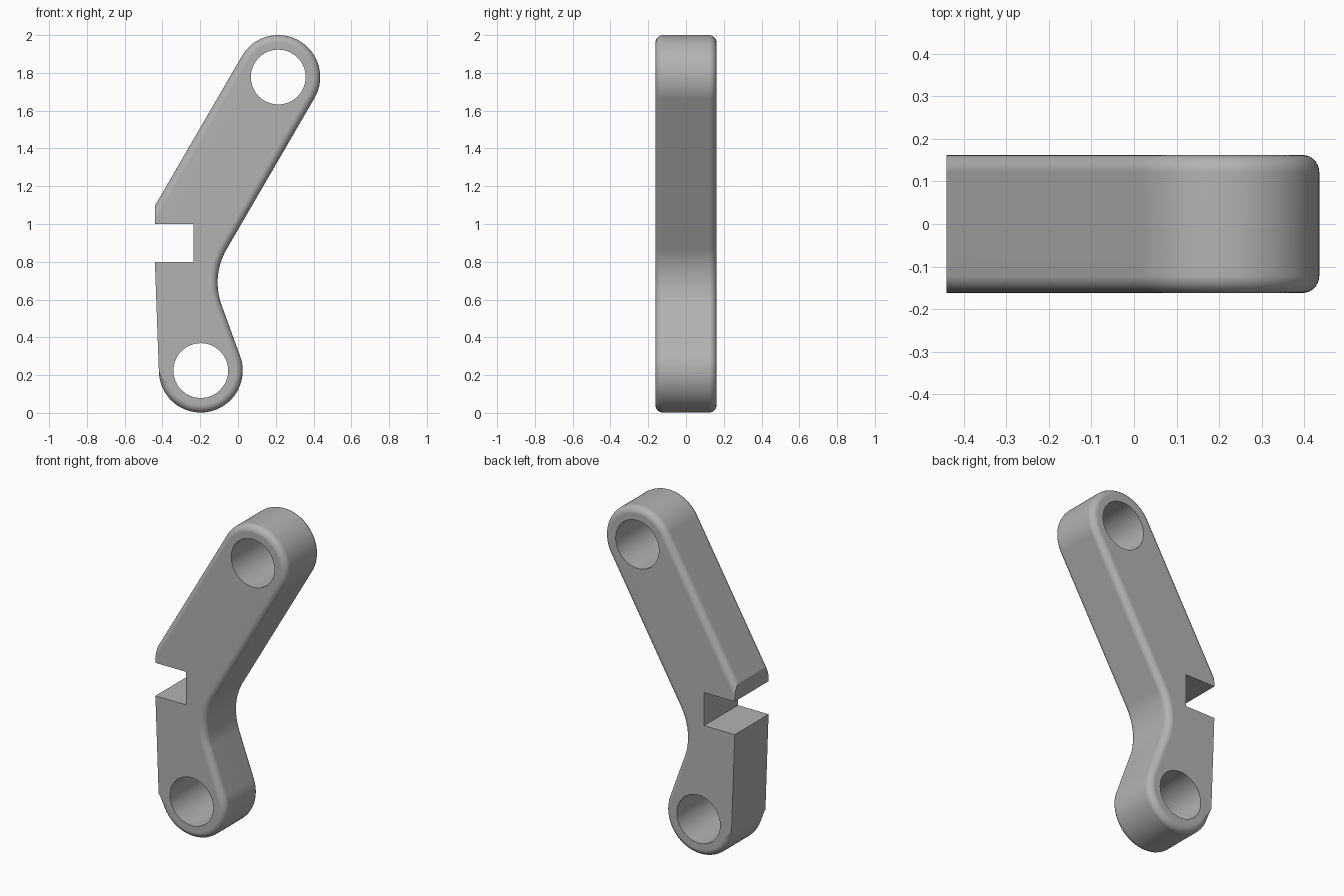
import bpy, bmesh, math
from mathutils import Vector

if "Cube" in bpy.data.objects:
    bpy.data.objects.remove(bpy.data.objects["Cube"])

HALF, FILLET, STEPS = 0.162, 0.04, 7
EYE_R, HOLE_R, BEND_R = 0.222, 0.145, 0.35
TOP = Vector((0.213, 1.778))
LOW = Vector((-0.197, 0.224))
BEND = Vector((0.242, 0.69))

grey = bpy.data.materials.new("grey metal")
grey.use_nodes = True
grey.diffuse_color = (0.45, 0.45, 0.45, 1)
grey.node_tree.nodes["Principled BSDF"].inputs["Base Color"].default_value = grey.diffuse_color


def arc(centre, radius, start, end, count, side):
    """Points along an arc, each with the direction in which its fillet moves."""
    result = []
    for i in range(count + 1):
        a = math.radians(start + (end - start) * i / count)
        d = Vector((math.cos(a), math.sin(a)))
        result.append((centre + radius * d, side * d))
    return result


# Outline: upper eye, inner bend, lower eye, then the sharp left flank
upper_eye = arc(TOP, EYE_R, 150, -30, 40, -1)
bend = arc(BEND, BEND_R, 150, 200, 16, 1)
lower_eye = arc(LOW, EYE_R, 20, -178, 44, -1)
last = len(lower_eye) - 1
lower_eye = [(p, d * min(1, (last - i) / 4)) for i, (p, d) in enumerate(lower_eye)]
flank = [(Vector((-0.44, 0.8)), Vector((0, 0))), (Vector((-0.44, 1.096)), Vector((0, -2)))]
outline = upper_eye + bend + lower_eye + flank

# Link body: stacked rings that round over at the front and back
quarter = [math.pi / 2 * i / STEPS for i in range(STEPS + 1)]
levels = [(HALF - FILLET * (1 - math.sin(t)), FILLET * (1 - math.cos(t))) for t in quarter]
levels = [(-y, inset) for y, inset in reversed(levels)] + levels
bm = bmesh.new()
rings = [[bm.verts.new((p.x + d.x * inset, y, p.y + d.y * inset)) for p, d in outline]
         for y, inset in levels]
for a, b in zip(rings, rings[1:]):
    for i in range(len(outline)):
        bm.faces.new((a[i - 1], a[i], b[i], b[i - 1]))
bm.faces.new(rings[0])
bm.faces.new(rings[-1])
bmesh.ops.recalc_face_normals(bm, faces=bm.faces)
mesh = bpy.data.meshes.new("link_arm")
bm.to_mesh(mesh)
bm.free()
mesh.materials.append(grey)
link = bpy.data.objects.new("link_arm", mesh)
bpy.context.collection.objects.link(link)

# Cutters: two pin holes and the side notch
cutters = []
for centre in (TOP, LOW):
    bpy.ops.mesh.primitive_cylinder_add(vertices=64, radius=HOLE_R, depth=1,
                                        location=(centre.x, 0, centre.y),
                                        rotation=(math.pi / 2, 0, 0))
    cutters.append(bpy.context.object)
bpy.ops.mesh.primitive_cube_add(size=1, location=(-0.485, 0, 0.9), scale=(0.5, 1, 0.2))
cutters.append(bpy.context.object)

bpy.ops.object.select_all(action="DESELECT")
bpy.context.view_layer.objects.active = link
link.select_set(True)
for cutter in cutters:
    cutter.name = "cutter"
    cutter.hide_render = True
    cutter.data.materials.append(grey)
    cut = link.modifiers.new("cut", "BOOLEAN")
    cut.operation, cut.solver, cut.object = "DIFFERENCE", "EXACT", cutter
    bpy.ops.object.modifier_apply(modifier=cut.name)
    bpy.data.objects.remove(cutter)

# Smooth rounded sides, crisp holes and notch
bpy.ops.object.shade_smooth_by_angle(angle=math.radians(30))
weighted = link.modifiers.new("flat faces", "WEIGHTED_NORMAL")
weighted.keep_sharp = True
